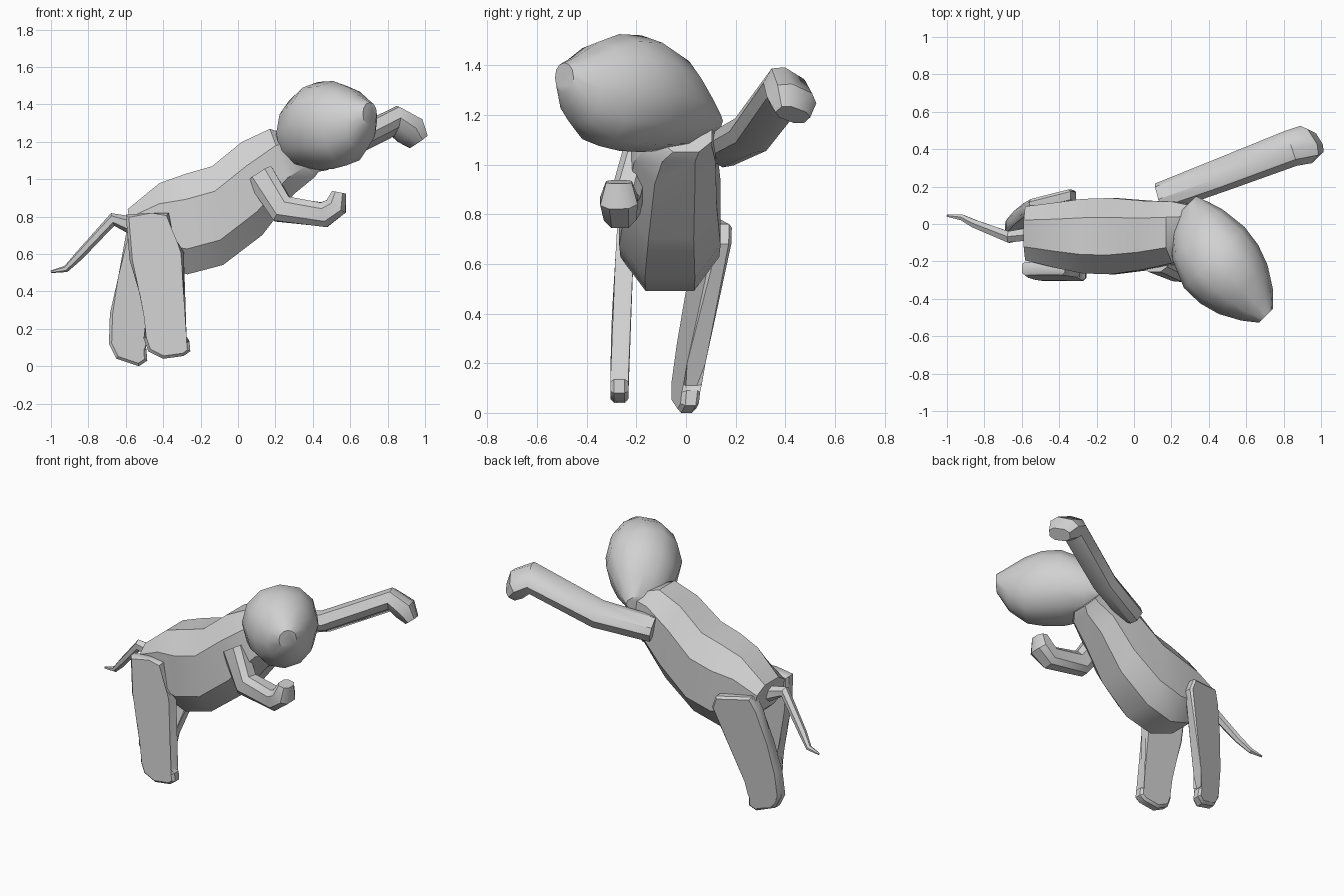
import bpy, bmesh, math
from mathutils import Vector as V

cube = bpy.data.objects.get("Cube")
if cube:
    bpy.data.objects.remove(cube)

grey = bpy.data.materials.new("light_grey")
grey.use_nodes = True
GREY = (0.64, 0.64, 0.64, 1)
grey.diffuse_color = GREY
grey.node_tree.nodes["Principled BSDF"].inputs["Base Color"].default_value = GREY


def finish(name, bm, angle=35):
    bmesh.ops.recalc_face_normals(bm, faces=bm.faces)
    mesh = bpy.data.meshes.new(name)
    bm.to_mesh(mesh)
    bm.free()
    mesh.materials.append(grey)
    ob = bpy.data.objects.new(name, mesh)
    bpy.context.collection.objects.link(ob)
    bpy.ops.object.select_all(action='DESELECT')
    ob.select_set(True)
    bpy.context.view_layer.objects.active = ob
    bpy.ops.object.shade_smooth_by_angle(angle=math.radians(angle))
    return ob


def loft(name, rings, sides=8, power=0.8, turn=0.5):
    """Skin rings given as (centre, half-width vector, half-height vector)."""
    bm = bmesh.new()
    loops = []
    for c, u, v in rings:
        loop = []
        for i in range(sides):
            a = 2 * math.pi * (i + turn) / sides
            ca, sa = math.cos(a), math.sin(a)
            p = c + u * math.copysign(abs(ca) ** power, ca) + v * math.copysign(abs(sa) ** power, sa)
            loop.append(bm.verts.new(p))
        loops.append(loop)
    for a, b in zip(loops, loops[1:]):
        for i in range(sides):
            j = (i + 1) % sides
            bm.faces.new((a[i], a[j], b[j], b[i]))
    bm.faces.new(loops[0])
    bm.faces.new(loops[-1])
    return finish(name, bm)


def limb(name, path, side, sides=8, power=0.75):
    """Tube along (x, y, z, half-width, half-thickness); side is the width direction."""
    pts = [V(p[:3]) for p in path]
    rings = []
    for i, p in enumerate(path):
        t_in = (pts[i] - pts[max(i - 1, 0)]).normalized()
        t_out = (pts[min(i + 1, len(pts) - 1)] - pts[i]).normalized()
        t = (t_in + t_out).normalized()
        u = (side - t * side.dot(t)).normalized()
        rings.append((pts[i], u * p[3], t.cross(u) * p[4]))
    return loft(name, rings, sides, power)


def plate_leg(name, profile, y_at, half):
    """Flat leg cut from an x-z profile; y_at gives the slanted mid-plane."""
    bm = bmesh.new()
    front = [bm.verts.new((x, y_at(x, z) - half, z)) for x, z in profile]
    back = [bm.verts.new((x, y_at(x, z) + half, z)) for x, z in profile]
    n = len(profile)
    for i in range(n):
        j = (i + 1) % n
        bm.faces.new((front[i], front[j], back[j], back[i]))
    caps = [bm.faces.new(front), bm.faces.new(back)]
    rim = list({e for f in caps for e in f.edges})
    bmesh.ops.bevel(bm, geom=rim, offset=0.015, segments=1, affect='EDGES')
    return finish(name, bm)


# Torso: top (x, z), bottom (x, z), mid y, half-width
torso = [
    (-0.59, 0.84, -0.56, 0.66, -0.05, 0.145),
    (-0.42, 0.98, -0.43, 0.54, -0.06, 0.175),
    (-0.28, 1.03, -0.27, 0.49, -0.065, 0.20),
    (-0.14, 1.07, -0.08, 0.54, -0.065, 0.205),
    (0.02, 1.20, 0.13, 0.70, -0.06, 0.185),
    (0.17, 1.27, 0.30, 0.92, -0.045, 0.165),
    (0.23, 1.25, 0.41, 1.01, -0.03, 0.135),
    (0.30, 1.22, 0.44, 1.05, 0.0, 0.105),
]
loft("torso", [(V(((a + c) / 2, y, (b + d) / 2)), V((0, w * 1.06, 0)),
                V(((a - c) / 2, 0, (b - d) / 2)) * 1.06) for a, b, c, d, y, w in torso])

# Head, pointing diagonally: distance along axis, sideways centre, half-width, top z, bottom z
axis = V((1, -1, 0)).normalized()
across = V((1, 1, 0)).normalized()
head = [
    (0.13, 0.26, 0.08, 1.22, 1.13), (0.20, 0.225, 0.14, 1.33, 1.09),
    (0.28, 0.20, 0.19, 1.44, 1.06), (0.43, 0.177, 0.23, 1.52, 1.05),
    (0.55, 0.17, 0.22, 1.525, 1.055), (0.66, 0.165, 0.185, 1.495, 1.075),
    (0.77, 0.16, 0.12, 1.44, 1.16), (0.845, 0.152, 0.053, 1.41, 1.29),
]
loft("head", [(axis * a + across * c + V((0, 0, (t + b) / 2)), across * w,
               V((0, 0, (t - b) / 2))) for a, c, w, t, b in head], sides=12, power=0.95, turn=0)

# Arms with bent hands; the left one is rolled so its broad face looks up and back
limb("left_arm", [
    (0.14, 0.14, 1.06, 0.08, 0.065), (0.46, 0.26, 1.12, 0.09, 0.065),
    (0.84, 0.405, 1.31, 0.10, 0.07), (0.92, 0.425, 1.26, 0.105, 0.075),
    (0.965, 0.43, 1.20, 0.075, 0.045)], V((-0.33, 0.80, -0.5)))
limb("right_arm", [
    (0.115, -0.20, 1.025, 0.06, 0.082), (0.235, -0.245, 0.84, 0.065, 0.08),
    (0.46, -0.265, 0.81, 0.07, 0.072), (0.525, -0.27, 0.855, 0.08, 0.065),
    (0.54, -0.27, 0.93, 0.055, 0.04)], V((0, 1, 0)))

# Hind legs
plate_leg("right_leg", [
    (-0.60, 0.81), (-0.58, 0.57), (-0.53, 0.40), (-0.49, 0.28), (-0.505, 0.15),
    (-0.48, 0.08), (-0.40, 0.04), (-0.29, 0.055), (-0.255, 0.08), (-0.26, 0.135),
    (-0.29, 0.15), (-0.29, 0.61), (-0.34, 0.66), (-0.37, 0.82), (-0.46, 0.82)],
    lambda x, z: -0.268 + 0.06 * max(z - 0.3, 0), 0.036)
plate_leg("left_leg", [
    (-0.60, 0.70), (-0.64, 0.48), (-0.685, 0.28), (-0.69, 0.12), (-0.65, 0.04),
    (-0.53, 0.0), (-0.485, 0.03), (-0.49, 0.09), (-0.51, 0.11), (-0.48, 0.20),
    (-0.31, 0.68), (-0.34, 0.76), (-0.56, 0.79)],
    lambda x, z: 0.01 + 0.13 * z + 0.27 * (x + 0.5), 0.037)

# Tail
limb("tail", [
    (-0.56, -0.05, 0.75, 0.04, 0.05), (-0.67, -0.07, 0.785, 0.035, 0.035),
    (-0.85, 0.0, 0.59, 0.025, 0.025), (-0.92, 0.035, 0.52, 0.018, 0.018),
    (-1.0, 0.045, 0.505, 0.007, 0.007)], V((0.3, 0.95, 0)), sides=6, power=1)
